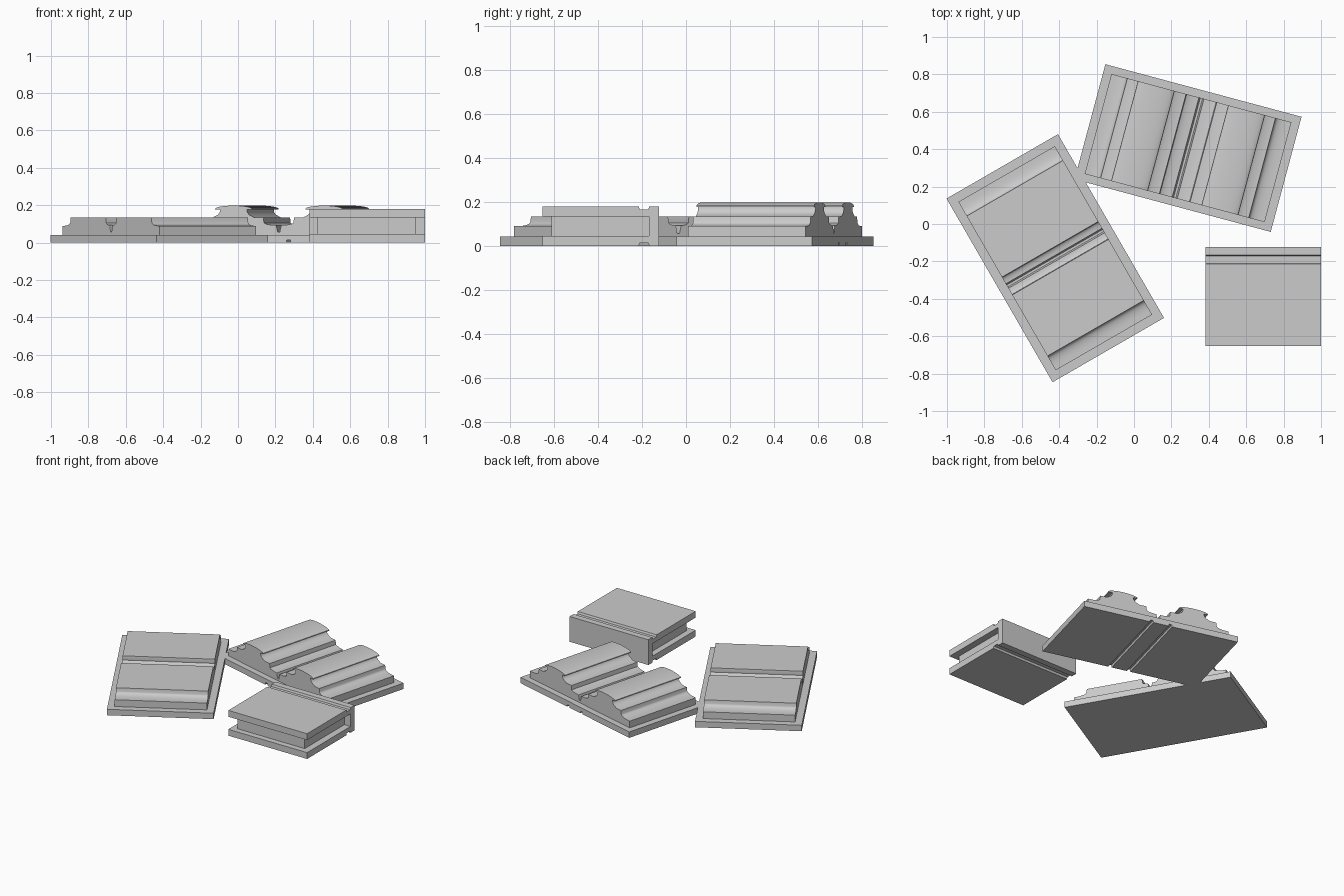
import bpy, bmesh, math
from math import radians, sin, cos, pi

cube = bpy.data.objects.get("Cube")
if cube:
    bpy.data.objects.remove(cube)

grey = bpy.data.materials.new("plain grey")
grey.use_nodes = True
grey.diffuse_color = (0.6, 0.6, 0.6, 1)
grey.node_tree.nodes["Principled BSDF"].inputs["Base Color"].default_value = (0.6, 0.6, 0.6, 1)

PLATE = 0.042   # height of both base plates
SHELF = 0.09    # low outer lip
STEP = 0.11     # top of the cove
DECK = 0.134    # flat upper level


def extrude(name, profile, depth, place=(0, 0), angle=0, along_x=False):
    """Extrude an outline drawn in (length, height) sideways by depth."""
    bm = bmesh.new()
    h = depth / 2
    verts = [bm.verts.new((-h, p, z) if along_x else (p, -h, z)) for p, z in profile]
    face = bm.faces.new(verts)
    out = bmesh.ops.extrude_face_region(bm, geom=[face])
    moved = [v for v in out["geom"] if isinstance(v, bmesh.types.BMVert)]
    bmesh.ops.translate(bm, verts=moved, vec=(depth, 0, 0) if along_x else (0, depth, 0))
    bmesh.ops.recalc_face_normals(bm, faces=bm.faces)
    mesh = bpy.data.meshes.new(name)
    bm.to_mesh(mesh)
    bm.free()
    ob = bpy.data.objects.new(name, mesh)
    bpy.context.collection.objects.link(ob)
    mesh.materials.append(grey)
    ob.location = (place[0], place[1], 0)
    ob.rotation_euler.z = radians(angle)
    bpy.context.view_layer.objects.active = ob
    ob.select_set(True)
    bpy.ops.object.shade_smooth_by_angle(angle=radians(35))
    ob.select_set(False)
    return ob


def box(x0, x1, z0, z1):
    return [(x0, z0), (x0, z1), (x1, z1), (x1, z0)]


def cove(start, end):
    """Hollow curve rising from the shelf to the step, then to the deck."""
    pts = []
    for i in range(6):
        a = i / 5 * pi / 2
        pts.append((start + (end - start) * sin(a), STEP - (STEP - SHELF) * cos(a)))
    return pts + [(end + 0.003, DECK)]


def mould_outline(half, gap, crown):
    """Two mirrored humps with a narrow slit between them."""
    outer = [(-half, PLATE), (-half, SHELF)] + cove(0.025 - half, 0.085 - half)
    # inner foot, measured back from the slit
    inner = [(-x, z) for x, z in reversed(cove(0.012 - gap, -0.012))]
    inner = [(-gap, DECK), (-gap + 0.003, STEP)]
    for i in range(1, 6):
        a = i / 5 * pi / 2
        inner.append((-gap + (gap - 0.014) * (1 - cos(a)) , STEP - 0.017 * sin(a)))
    inner.append((-0.006, 0.057))
    left = outer + crown + inner
    return left + [(-x, z) for x, z in reversed(left)]


def rounded_crown(centre):
    """Neck and overhanging domed cap."""
    side = [(-0.115, DECK), (-0.085, 0.15), (-0.075, 0.165), (-0.075, 0.178), (-0.102, 0.178)]
    dome = [(-0.102 * cos(pi * i / 16), 0.18 + 0.018 * sin(pi * i / 16)) for i in range(1, 16)]
    pts = side + dome + [(-x, z) for x, z in reversed(side)]
    return [(centre + x, z) for x, z in pts]


# Flat-topped mould
flat_at, flat_turn = (-0.421, -0.183), -60
extrude("flat_mould_plate", box(-0.567, 0.567, 0, PLATE), 0.688, flat_at, flat_turn)
extrude("flat_mould_block", mould_outline(0.52, 0.055, []), 0.595, flat_at, flat_turn)

# Domed mould, its plate grooved underneath
dome_at, dome_turn = (0.289, 0.406), -15
plate = [(-0.543, 0), (-0.543, PLATE), (0.543, PLATE), (0.543, 0)]
for x in (0.066, -0.066):
    plate += [(x + 0.013, 0), (x + 0.009, 0.015), (x - 0.009, 0.015), (x - 0.013, 0)]
extrude("domed_mould_plate", plate, 0.637, dome_at, dome_turn)
extrude("domed_mould_block", mould_outline(0.498, 0.085, rounded_crown(-0.25)), 0.553,
        dome_at, dome_turn)

# Bound case: two covers and a spine in one outline, hinge grooves above and below
FRONT, BACK, TOP = -0.653, -0.123, 0.179
lower = [(FRONT, 0.045), (FRONT, 0), (-0.215, 0), (-0.21, 0.014), (-0.172, 0.014),
         (-0.167, 0), (BACK, 0)]
upper = [(y, TOP - z) for y, z in reversed(lower)]
hollow = [(-0.168, TOP - 0.045), (-0.168, 0.045)]
extrude("case_cover", lower + upper + hollow, 0.618, (0.69, 0), 0, True)
extrude("case_inner_block", box(-0.612, -0.166, 0.044, TOP - 0.044), 0.527, (0.688, 0), 0, True)
